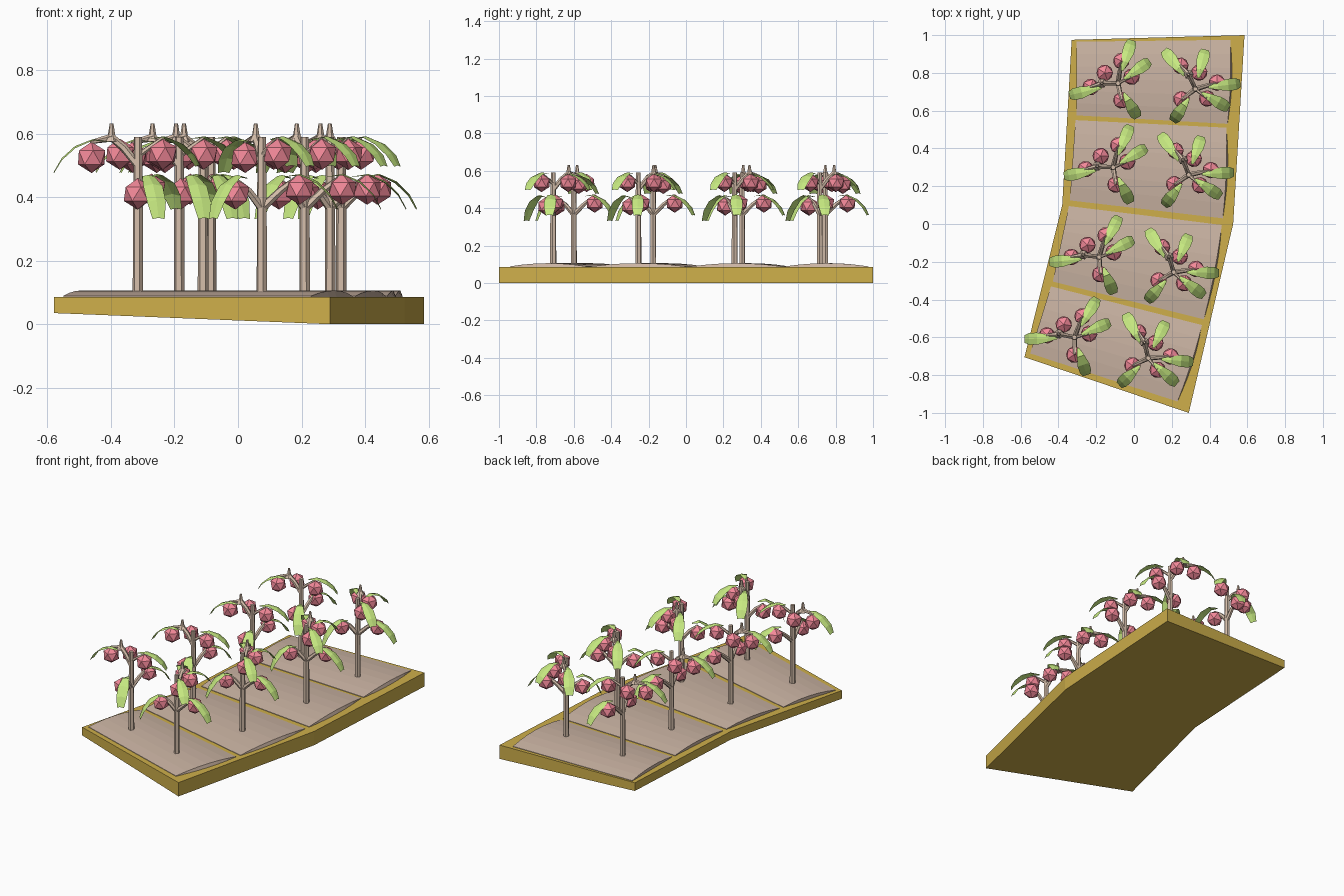
import bpy, bmesh, math
from mathutils import Vector, Matrix

if "Cube" in bpy.data.objects:
    bpy.data.objects.remove(bpy.data.objects["Cube"])


def material(name, rgb):
    m = bpy.data.materials.new(name)
    m.diffuse_color = (*rgb, 1)
    m.use_nodes = True
    m.node_tree.nodes["Principled BSDF"].inputs["Base Color"].default_value = m.diffuse_color
    return m


WOOD = material("planter_ochre", (0.62, 0.43, 0.07))
BARK = material("bark_brown", (0.66, 0.51, 0.40))
SOIL = material("soil_brown", (0.60, 0.46, 0.37))
LEAF = material("leaf_green", (0.57, 0.82, 0.22))
FRUIT = material("fruit_red", (0.90, 0.25, 0.32))


def finish(bm, name, mat, world=None, recalc=True):
    if recalc:
        bmesh.ops.recalc_face_normals(bm, faces=bm.faces)
    me = bpy.data.meshes.new(name)
    bm.to_mesh(me)
    bm.free()
    me.materials.append(mat)
    ob = bpy.data.objects.new(name, me)
    bpy.context.collection.objects.link(ob)
    if world:
        ob.matrix_world = world
    return ob


def skin(bm, rings, closed=True):
    """Join rows of points into a surface, capped at both ends when closed."""
    rows = [[bm.verts.new(p) for p in r] for r in rings]
    n = len(rows[0])
    for a, b in zip(rows, rows[1:]):
        for i in range(n if closed else n - 1):
            j = (i + 1) % n
            bm.faces.new((a[i], a[j], b[j], b[i]))
    if closed:
        bm.faces.new(rows[0][::-1])
        bm.faces.new(rows[-1])


def tube(bm, path, radii, sides=6):
    """Tapered faceted tube through a few points."""
    pts = [Vector(p) for p in path]
    rings = []
    for i, (p, r) in enumerate(zip(pts, radii)):
        d = pts[min(i + 1, len(pts) - 1)] - pts[max(i - 1, 0)]
        q = Vector((0, 0, 1)).rotation_difference(d)
        rings.append([p + q @ Vector((r * math.cos(k * math.tau / sides),
                                      r * math.sin(k * math.tau / sides), 0))
                      for k in range(sides)])
    skin(bm, rings)


def polar(deg, r, z):
    a = math.radians(deg)
    return Vector((r * math.cos(a), r * math.sin(a), z))


# Bent planter slab, thinner along its left edge
bm = bmesh.new()
TOP = 0.086
edges = [((-0.33, 0.975), (0.585, 1.0)), ((-0.38, 0.10), (0.525, 0.0)),
         ((-0.58, -0.705), (0.29, -1.0))]
skin(bm, [[(*l, 0.035), (*r, 0), (*r, TOP), (*l, TOP)] for l, r in edges])
finish(bm, "planter_base", WOOD)

# Four gently domed soil beds: back-left, back-right, front-left, front-right
beds = [((-0.305, 0.965), (0.51, 0.975), (-0.305, 0.575), (0.495, 0.53)),
        ((-0.31, 0.55), (0.49, 0.51), (-0.34, 0.125), (0.47, 0.03)),
        ((-0.345, 0.095), (0.465, -0.005), (-0.43, -0.305), (0.37, -0.505)),
        ((-0.44, -0.33), (0.36, -0.535), (-0.55, -0.685), (0.23, -0.94))]
for n, bed in enumerate(beds):
    bl, br, fl, fr = [Vector(p) for p in bed]
    rings = []
    for j in range(7):
        v = j / 6
        hump = 4 * v * (1 - v)
        a, b = bl.lerp(fl, v), br.lerp(fr, v)
        b.x += 0.018 * hump
        z = TOP + 0.003 + 0.017 * hump
        rings.append([(a.x, a.y, 0.08), (b.x, b.y, 0.08),
                      (b.x - 0.01 * hump, b.y, z), (a.x, a.y, z)])
    bm = bmesh.new()
    skin(bm, rings)
    finish(bm, f"soil_bed_{n + 1}", SOIL)

# Leaf list: heading, inner radius, outer radius, base height, tip height
LEAVES = [(194, 0.09, 0.265, 0.575, 0.48), (35, 0.04, 0.205, 0.585, 0.50),
          (72, 0.07, 0.24, 0.465, 0.365), (300, 0.06, 0.21, 0.46, 0.335)]
EXTRA_LEAF = (141, 0.06, 0.215, 0.58, 0.50)
FRUITS = [(-0.145, -0.02, 0.525), (-0.07, 0.055, 0.535), (0.072, 0.035, 0.535),
          (0.018, -0.09, 0.41), (0.018, 0.118, 0.425)]
# fraction along leaf, half width, fraction of droop
LEAF_ROWS = [(0, 0.006, 0), (0.3, 0.02, -0.08), (0.62, 0.032, 0.15),
             (0.86, 0.031, 0.55), (1.0, 0.02, 1.0)]


def leaf(bm, deg, r0, r1, z0, z1):
    side = polar(deg + 90, 1, 0)
    rows = []
    for t, w, d in LEAF_ROWS:
        c = polar(deg, r0 + (r1 - r0) * t, z0 + (z1 - z0) * d)
        drop = Vector((0, 0, -0.2 * w))
        rows.append([c - side * w + drop, c, c + side * w + drop])
    skin(bm, [r[::-1] for r in rows], closed=False)


def tree(name, x, y, turn, leaves):
    world = Matrix.Translation((x, y, 0)) @ Matrix.Rotation(math.radians(turn), 4, "Z")
    # Trunk and branches, with a pointed spur on the upper bend
    bm = bmesh.new()
    tube(bm, [(0, 0, 0.09), (0, 0, 0.38), (0, 0, 0.59)], [0.017, 0.016, 0.013])
    tube(bm, [(0, 0, 0.50), (-0.045, 0, 0.555), (-0.085, 0, 0.588), (-0.15, -0.02, 0.573)],
         [0.013, 0.013, 0.014, 0.006])
    tube(bm, [(-0.085, 0, 0.575), (-0.085, 0, 0.595), (-0.085, 0, 0.632)],
         [0.026, 0.012, 0.006])
    for tip in [(0.02, -0.09, 0.455), (0.018, 0.115, 0.465)]:
        mid = Vector(tip) * 0.5
        mid.z = 0.42
        tube(bm, [(0, 0, 0.365), mid, tip], [0.014, 0.012, 0.008])
    tube(bm, [(0, 0, 0.53), (0.07, 0.035, 0.585)], [0.01, 0.006])
    finish(bm, name + "_trunk", BARK, world)
    # Leaves
    bm = bmesh.new()
    for spec in leaves:
        leaf(bm, *spec)
    finish(bm, name + "_leaves", LEAF, world, recalc=False)
    # Faceted fruit
    bm = bmesh.new()
    for i, p in enumerate(FRUITS):
        bmesh.ops.create_icosphere(bm, subdivisions=1, radius=0.049,
                                   matrix=Matrix.Translation(p) @ Matrix.Rotation(i * 1.3, 4, "Z"))
    finish(bm, name + "_fruit", FRUIT, world)


# Two rows of four trees, turning slightly with the bend
left = [(-0.085, 0.745), (-0.11, 0.30), (-0.185, -0.175), (-0.315, -0.60)]
right = [(0.325, 0.715), (0.29, 0.26), (0.21, -0.255), (0.075, -0.71)]
for i in range(4):
    tree(f"left_tree_{i + 1}", *left[i], -4 * i, LEAVES)
    tree(f"right_tree_{i + 1}", *right[i], -65 - 4 * i, LEAVES + [EXTRA_LEAF])
